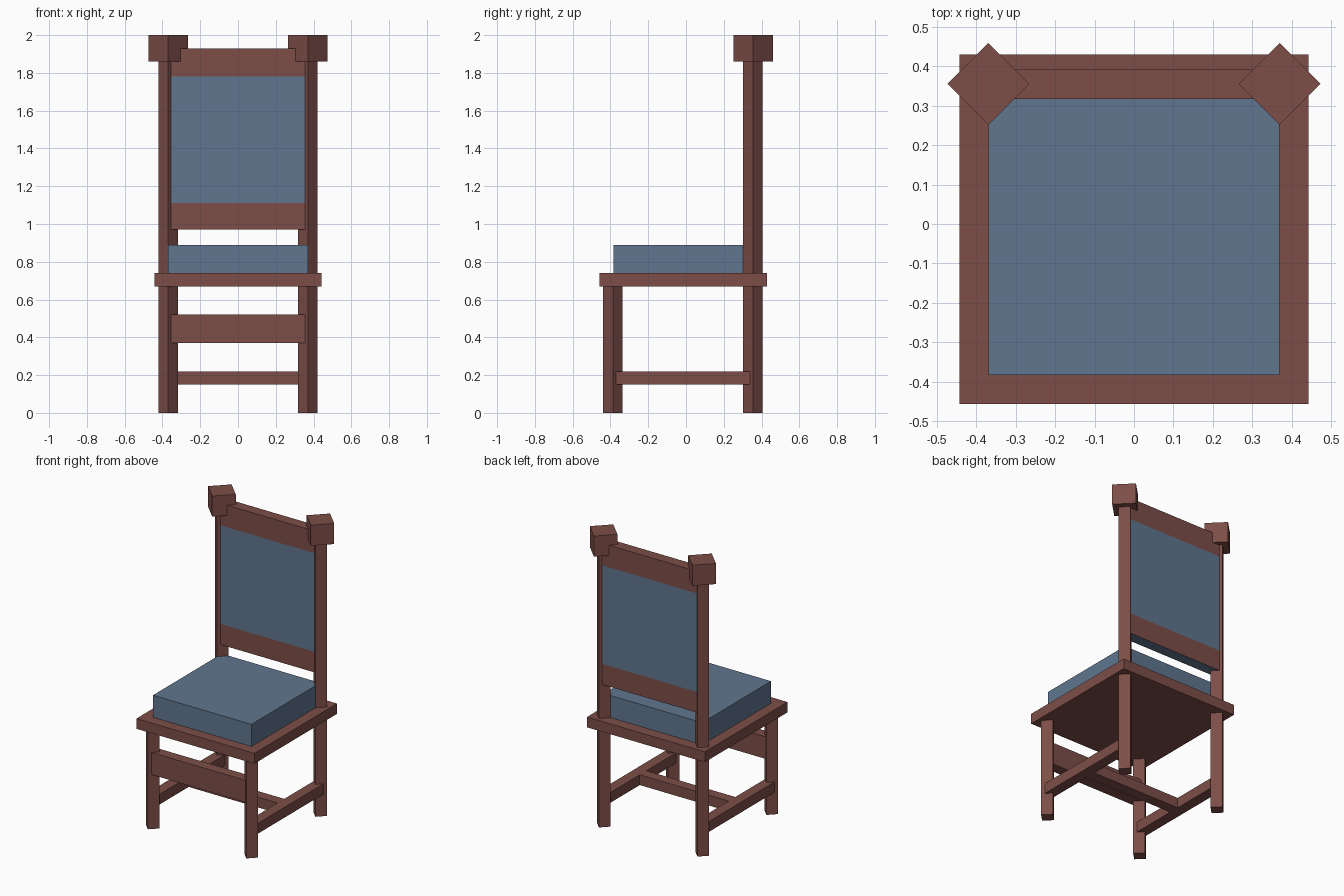
import bpy, bmesh
from math import radians, sqrt
from mathutils import Matrix

cube = bpy.data.objects.get("Cube")
if cube:
    bpy.data.objects.remove(cube, do_unlink=True)


def make_material(name, rgb):
    mat = bpy.data.materials.new(name)
    mat.use_nodes = True
    mat.diffuse_color = (*rgb, 1)
    mat.node_tree.nodes["Principled BSDF"].inputs["Base Color"].default_value = (*rgb, 1)
    return mat


wood = make_material("reddish_brown_wood", (0.205, 0.076, 0.065))
fabric = make_material("slate_blue_fabric", (0.117, 0.181, 0.275))


def box(name, x, y, z, mats=(wood,), turn=0, cuts=(), rule=None):
    """Box from (min, max) ranges, turned about its own vertical axis."""
    bm = bmesh.new()
    bmesh.ops.create_cube(bm, size=1)
    size = [r[1] - r[0] for r in (x, y, z)]
    mid = [(r[0] + r[1]) / 2 for r in (x, y, z)]
    bm.transform(Matrix.Translation(mid) @ Matrix.Rotation(radians(turn), 4, "Z")
                 @ Matrix.Diagonal((*size, 1)))
    for h in cuts:
        bmesh.ops.bisect_plane(bm, geom=bm.verts[:] + bm.edges[:] + bm.faces[:],
                               plane_co=(0, 0, h), plane_no=(0, 0, 1))
    if rule:
        bm.normal_update()
        for f in bm.faces:
            f.material_index = rule(f)
    mesh = bpy.data.meshes.new(name)
    bm.to_mesh(mesh)
    bm.free()
    for m in mats:
        mesh.materials.append(m)
    obj = bpy.data.objects.new(name, mesh)
    bpy.context.collection.objects.link(obj)
    return obj


def diamond_post(name, cx, cy, radius, z):
    """Square post standing corner-on to the front."""
    h = radius / sqrt(2)
    return box(name, (cx - h, cx + h), (cy - h, cy + h), z, turn=45)


LEG_X, FRONT_Y, BACK_Y = 0.37, -0.387, 0.354
RAIL = 0.036  # half thickness of every rail

# Legs, finials and side stretchers
for side, s in (("left", 1), ("right", -1)):
    cx = s * LEG_X
    diamond_post(f"front_leg_{side}", cx, FRONT_Y, 0.052, (0, 0.68))
    diamond_post(f"back_post_{side}", cx, BACK_Y, 0.052, (0, 1.87))
    diamond_post(f"finial_{side}", cx, BACK_Y + 0.002, 0.104, (1.86, 2.0))
    box(f"side_stretcher_{side}", (cx - RAIL, cx + RAIL), (FRONT_Y, BACK_Y), (0.15, 0.22))

# Cross stretcher and front rail
span = (-LEG_X, LEG_X)
mid_y = (FRONT_Y + BACK_Y) / 2
box("cross_stretcher", (-0.34, 0.34), (mid_y - RAIL, mid_y + RAIL), (0.15, 0.22))
box("front_rail", span, (FRONT_Y - RAIL, FRONT_Y + RAIL), (0.37, 0.52))

# Seat board and cushion
box("seat", (-0.443, 0.443), (-0.457, 0.43), (0.67, 0.74))
box("seat_cushion", span, (-0.384, BACK_Y), (0.74, 0.89), mats=(fabric,))


# Backrest: fabric field between wooden rails, fabric on the underside
def back_colour(face):
    z = face.calc_center_median().z
    return int(1.11 < z < 1.78 or face.normal.z < -0.5)


box("backrest", span, (BACK_Y - RAIL, BACK_Y + RAIL + 0.003), (0.97, 1.93),
    mats=(wood, fabric), cuts=(1.11, 1.78), rule=back_colour)
